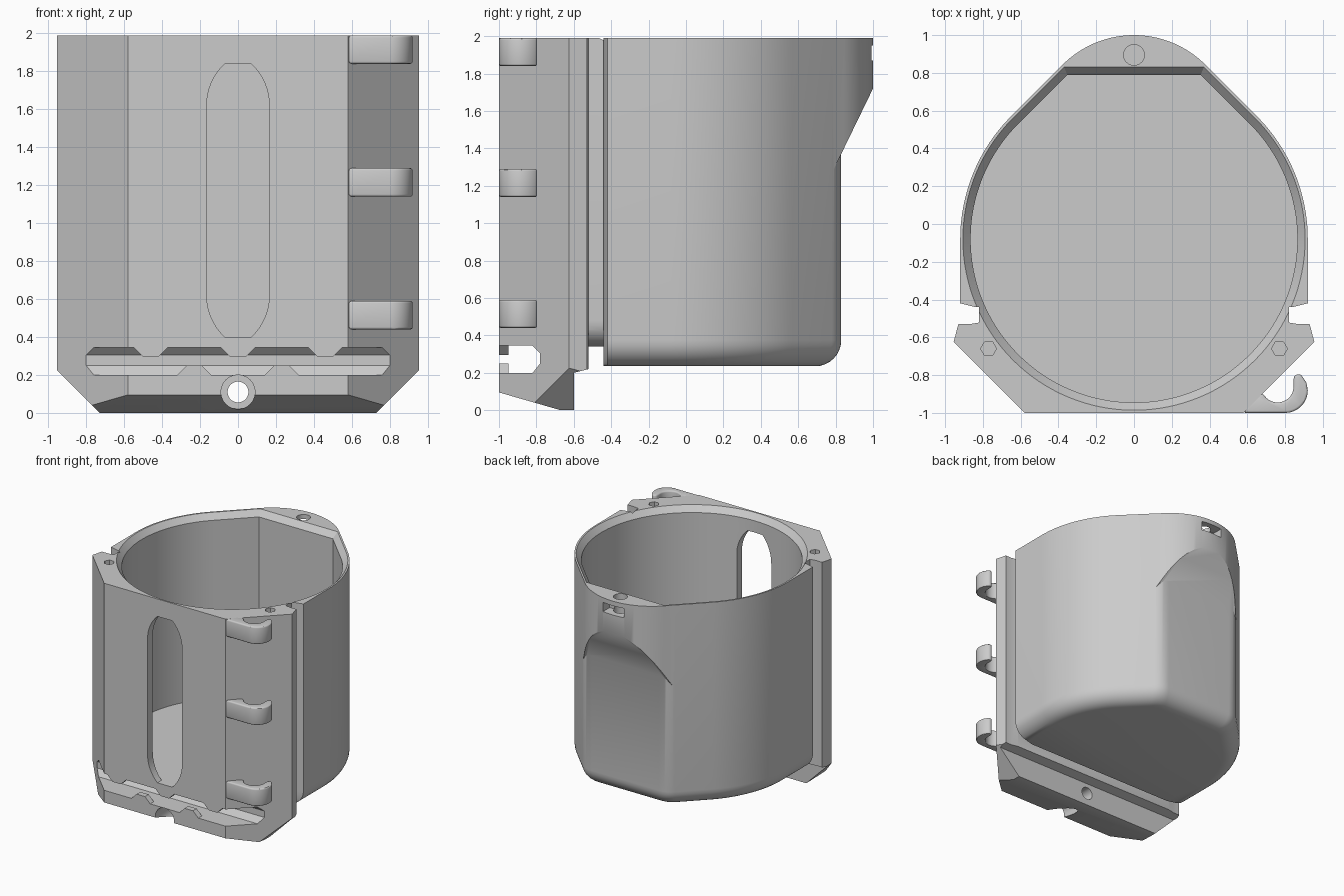
import bpy, bmesh, math
from mathutils import Vector

cube = bpy.data.objects.get("Cube")
if cube:
    bpy.data.objects.remove(cube)

TOP, CY = 1.99, -0.08

grey = bpy.data.materials.new("light_grey")
grey.use_nodes = True
grey.diffuse_color = (0.6, 0.6, 0.6, 1)
grey.node_tree.nodes["Principled BSDF"].inputs["Base Color"].default_value = (0.6, 0.6, 0.6, 1)


def arc(cx, cy, r, a0, a1, n=12):
    angles = [math.radians(a0 + (a1 - a0) * i / n) for i in range(n + 1)]
    return [(cx + r * math.cos(a), cy + r * math.sin(a)) for a in angles]


def mirrored(half):
    return half + [(-x, y) for x, y in reversed(half)]


def loft(name, rings):
    """Solid skinned through rings of equal length."""
    bm = bmesh.new()
    loops = [[bm.verts.new(p) for p in ring] for ring in rings]
    for a, b in zip(loops, loops[1:]):
        for i in range(len(a)):
            j = (i + 1) % len(a)
            bm.faces.new((a[i], a[j], b[j], b[i]))
    bm.faces.new(loops[0])
    bm.faces.new(loops[-1])
    bmesh.ops.recalc_face_normals(bm, faces=bm.faces)
    mesh = bpy.data.meshes.new(name)
    bm.to_mesh(mesh)
    bm.free()
    mesh.materials.append(grey)
    obj = bpy.data.objects.new(name, mesh)
    bpy.context.collection.objects.link(obj)
    return obj


def prism(name, pts, axis, lo, hi):
    place = {"x": lambda p, t: (t, p[0], p[1]),
             "y": lambda p, t: (p[0], t, p[1]),
             "z": lambda p, t: (p[0], p[1], t)}[axis]
    return loft(name, [[place(p, t) for p in pts] for t in (lo, hi)])


def rect(x0, x1, y0, y1):
    return [(x0, y0), (x1, y0), (x1, y1), (x0, y1)]


def clip(obj, point, normal):
    """Slice off everything on the normal side of a plane and cap it."""
    bm = bmesh.new()
    bm.from_mesh(obj.data)
    geom = bm.verts[:] + bm.edges[:] + bm.faces[:]
    bmesh.ops.bisect_plane(bm, geom=geom, plane_co=Vector(point),
                           plane_no=Vector(normal).normalized(), clear_outer=True)
    bmesh.ops.holes_fill(bm, edges=[e for e in bm.edges if e.is_boundary])
    bmesh.ops.recalc_face_normals(bm, faces=bm.faces)
    bm.to_mesh(obj.data)
    bm.free()


def apply(obj, mod):
    bpy.context.view_layer.objects.active = obj
    bpy.ops.object.modifier_apply(modifier=mod.name)


def combine(obj, other, operation="DIFFERENCE"):
    mod = obj.modifiers.new("combine", "BOOLEAN")
    mod.operation, mod.solver, mod.object = operation, "EXACT", other
    apply(obj, mod)
    bpy.data.objects.remove(other)


def smooth(obj):
    bpy.ops.object.select_all(action="DESELECT")
    obj.select_set(True)
    bpy.context.view_layer.objects.active = obj
    bpy.ops.object.shade_smooth_by_angle(angle=math.radians(30))


# Cup body: round sides, flattened back, rounded bottom edge
outline = mirrored([(0.84, -0.44), (0.92, -0.42)] + arc(0, CY, 0.92, 0, 45, 20)
                   + arc(0.321, 0.66, 0.17, 45, 90, 8))


def body_ring(inset, z):
    s = 1 - inset / 0.92
    return [(x * s, y if y < CY else CY + (y - CY) * s, z) for x, y in outline]


rings = []
for i in range(9):
    a = math.radians(90 * i / 8)
    rings.append(body_ring(0.14 * (1 - math.sin(a)), 0.235 + 0.14 * (1 - math.cos(a))))
cup = loft("cup_body", rings + [body_ring(0, TOP)])

# Bulge at the upper back, sloped underneath
bulge = prism("back_bulge", arc(0, 0.466, 0.534, 45, 135, 32)
              + [(-0.445, 0.775), (-0.3, 0.6), (0.3, 0.6), (0.445, 0.775)], "z", 0.6, TOP)
clip(bulge, (0, 0.83, 1.37), (0, 0.35, -0.17))
combine(cup, bulge, "UNION")

# Narrow neck that leaves a groove between cup and front plate
neck = prism("neck", mirrored(arc(0.68, 0.48, 0.14, -90, 0, 8) + [(0.82, TOP)]), "y", -0.58, -0.38)
combine(cup, neck, "UNION")

# Front plate with angled sides, cut bottom corners and stepped back
plate = prism("front_plate", mirrored([(0.58, -1), (0.955, -0.625), (0.93, -0.53), (0.87, -0.53),
                                       (0.81, -0.52)]), "z", 0, TOP)
clip(plate, (0, -0.67, 0), (0, -0.095, -0.33))
for side in (-1, 1):
    clip(plate, (side * 0.73, 0, 0), (side, 0, -1))
combine(plate, prism("step_cutter", [(-0.6, -0.1), (-0.6, 0.2), (-0.4, 0.25), (-0.4, -0.1)],
                     "x", -1.2, 1.2))
combine(cup, plate, "UNION")


# Cavity with a chamfered rim
def cavity_ring(r, back, z):
    corner = r * math.sqrt(2) + CY - back
    pts = arc(0, CY, r, 135, 405, 96) + [(corner, back), (-corner, back)]
    return [(x, y, z) for x, y in pts]


combine(cup, loft("cavity_cutter", [cavity_ring(0.865, 0.79, 0.4), cavity_ring(0.865, 0.79, TOP - 0.05),
                                    cavity_ring(0.906, 0.831, TOP), cavity_ring(0.906, 0.831, 2.1)]))

# Tall window in the front
lower = [(x, z) for x, z in arc(-0.137, 0.62, 0.302, -46.5, 0, 8)]
upper = [(x, 2.24 - z) for x, z in reversed(lower)]
combine(cup, prism("window_cutter", mirrored(lower + upper), "y", -1.1, -0.6))

# Strap channel across the front
combine(cup, prism("channel_cutter", [(-1.1, 0.2), (-0.82, 0.2), (-0.78, 0.25), (-0.78, 0.305),
                                      (-0.82, 0.345), (-1.1, 0.345)], "x", -1.2, 1.2))

# Screw hole through the lower lip, with a counterbore
combine(cup, prism("bore_cutter", arc(0, 0.11, 0.09, 0, 345, 23), "y", -1.1, -0.72))
combine(cup, prism("screw_cutter", arc(0, 0.11, 0.055, 0, 345, 23), "y", -1.1, -0.5))

# Hexagonal holes in the top, pin hole and latch slot at the back
for side in (-1, 1):
    combine(cup, prism("hex_cutter", arc(side * 0.77, -0.66, 0.042, 0, 300, 5), "z", 1.8, 2.1))
combine(cup, prism("pin_cutter", arc(0, 0.895, 0.055, 0, 345, 23), "z", 1.8, 2.1))
combine(cup, prism("latch_cutter", rect(-0.1, 0.1, 1.87, 1.95), "y", 0.9, 1.1))
smooth(cup)

# Teeth that hold the strap in its channel
for i, x in enumerate((-0.46, -0.23, 0, 0.23, 0.46)):
    root, tip = (0.345, 0.295) if i % 2 == 0 else (0.2, 0.25)
    prism("strap_tooth", [(x - 0.09, root), (x - 0.04, tip), (x + 0.04, tip), (x + 0.09, root)],
          "y", -1, -0.95)

# Three cable hooks on the left edge
hook_shape = ([(0.58, -1)] + arc(0.8, -0.88, 0.12, -90, 0)
              + [(0.913, -0.84)] + arc(0.87, -0.82, 0.025, 30, 180, 6)
              + arc(0.76, -0.86, 0.085, 0, -152, 16) + [(0.64, -0.9)])
for z in (0.44, 1.14, 1.84):
    hook = prism("cable_hook", hook_shape, "z", z, z + 0.15)
    bevel = hook.modifiers.new("soft_edges", "BEVEL")
    bevel.width, bevel.segments, bevel.limit_method = 0.012, 3, "ANGLE"
    bevel.angle_limit = math.radians(50)
    apply(hook, bevel)
    smooth(hook)
